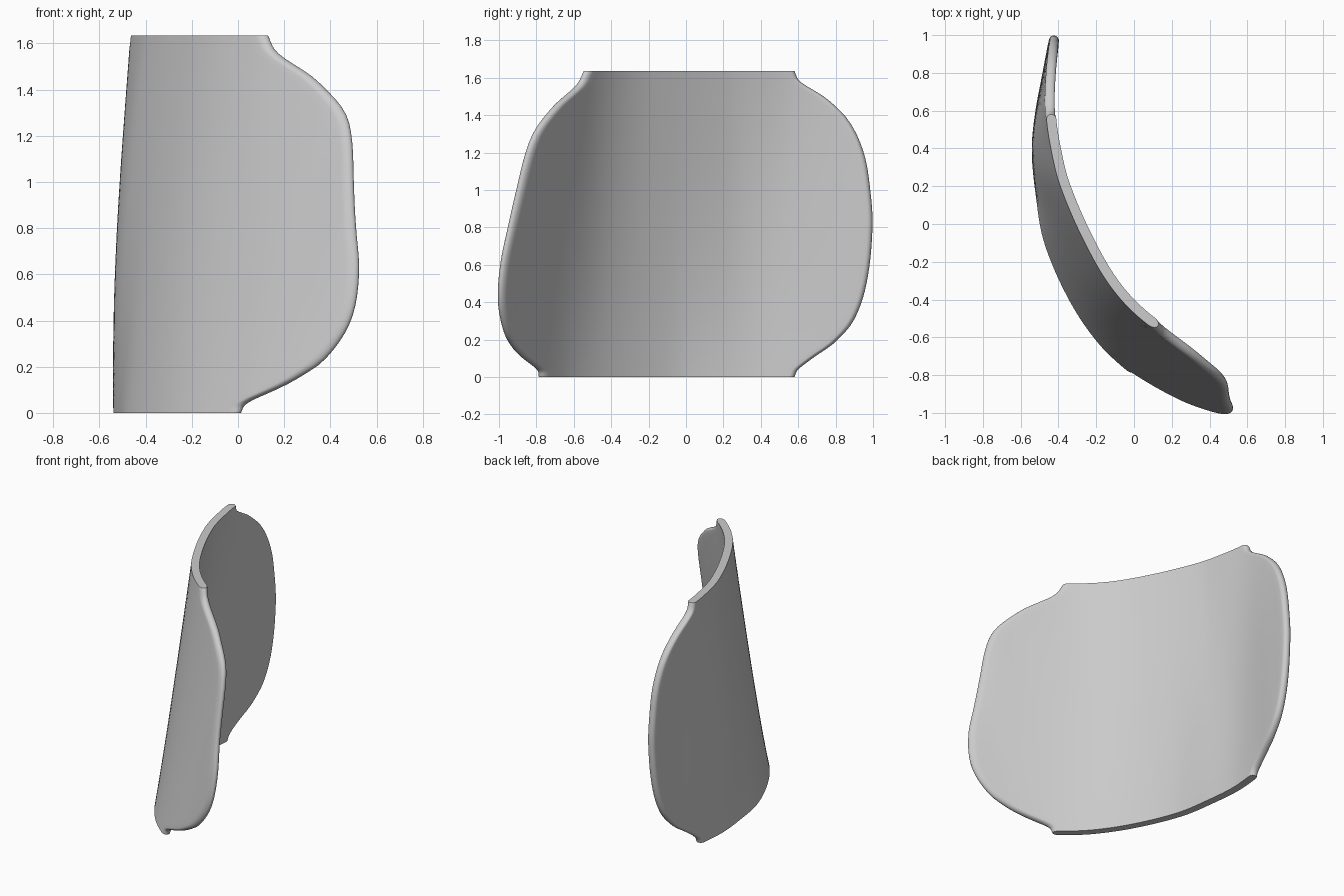
import bpy, bmesh, math
from mathutils import Vector

if "Cube" in bpy.data.objects:
    bpy.data.objects.remove(bpy.data.objects["Cube"])

HEIGHT = 1.635
HALF = 0.026        # half the shell thickness
ROWS, COLS, CAP = 56, 48, 6


def curve(points):
    """Smooth function through (t, value) points."""
    n = len(points)

    def slope(i):
        a, b = points[max(i - 1, 0)], points[min(i + 1, n - 1)]
        return (b[1] - a[1]) / (b[0] - a[0])

    def f(t):
        i = 0
        while i < n - 2 and t > points[i + 1][0]:
            i += 1
        (t0, v0), (t1, v1) = points[i], points[i + 1]
        d = t1 - t0
        s = (t - t0) / d
        return (v0 * (2 * s**3 - 3 * s**2 + 1) + v1 * (3 * s**2 - 2 * s**3)
                + d * slope(i) * (s**3 - 2 * s**2 + s) + d * slope(i + 1) * (s**3 - s**2))
    return f


# Plan curves of the outer face (y -> x) at the bottom and the top
bottom = curve([(-1, .325), (-.92, .17), (-.79, -.02), (-.63, -.19), (-.4, -.345), (-.1, -.475),
                (.15, -.52), (.38, -.54), (.6, -.52), (.8, -.485), (1, -.45)])
top = curve([(-1, .79), (-.85, .58), (-.74, .395), (-.53, .07), (-.35, -.11), (-.1, -.26),
             (.2, -.39), (.4, -.44), (.58, -.465), (.8, -.46), (1, -.44)])
# Side outlines (z -> y), necked in at the top and bottom
front_rim = curve([(0, -.78), (.04, -.79), (.1, -.865), (.15, -.915), (.23, -.962), (.4, -.997),
                   (.6, -.985), (.8, -.945), (1, -.9), (1.2, -.85), (1.32, -.8), (1.45, -.7),
                   (1.56, -.58), (HEIGHT, -.54)])
back_rim = curve([(0, .58), (.04, .6), (.11, .69), (.18, .79), (.3, .895), (.5, .965),
                  (.8, .997), (1, .985), (1.2, .95), (1.37, .87), (1.49, .75),
                  (1.58, .61), (HEIGHT, .58)])


def outer(y, z):
    s = z / HEIGHT
    bulge = .13 * s * (1 - s) * math.exp(-((y - .35) / .35) ** 2)
    return bottom(y) * (1 - s) + top(y) * s - bulge


def section(z):
    """Closed loop of the shell at height z, with rounded rims."""
    y0, y1 = front_rim(z), back_rim(z)
    cap = HALF / (y1 - y0)
    us = [cap * (1 - math.cos(math.pi / 2 * i / CAP)) for i in range(CAP)]
    us += [cap + (1 - 2 * cap) * i / COLS for i in range(COLS + 1)]
    us += [1 - u for u in reversed(us[:CAP])]
    left, right = [], []
    for u in us:
        y = y0 + u * (y1 - y0)
        dx = (outer(y + .01, z) - outer(y - .01, z)) / .02
        x = outer(y, z) + HALF * math.hypot(1, dx)
        normal = Vector((1, -dx, 0)).normalized()
        edge = min(1, min(u, 1 - u) / cap)
        h = HALF * math.sqrt(max(0, 1 - (1 - edge) ** 2))
        centre = Vector((x, y, z))
        left.append(centre - normal * h)
        right.append(centre + normal * h)
    return left + right[-2:0:-1]


# Curved shell panel
bm = bmesh.new()
loops = []
for r in range(ROWS + 1):
    z = HEIGHT * (1 - math.cos(math.pi * r / ROWS)) / 2
    loops.append([bm.verts.new(p) for p in section(z)])
for a, b in zip(loops, loops[1:]):
    for i in range(len(a)):
        j = (i + 1) % len(a)
        bm.faces.new((a[i], a[j], b[j], b[i]))
bm.faces.new(loops[0])
bm.faces.new(loops[-1])
bmesh.ops.recalc_face_normals(bm, faces=bm.faces)
mesh = bpy.data.meshes.new("curved_shell_panel")
bm.to_mesh(mesh)
bm.free()
panel = bpy.data.objects.new("curved_shell_panel", mesh)
bpy.context.collection.objects.link(panel)

# Plain grey finish
grey = bpy.data.materials.new("plain_grey")
grey.use_nodes = True
colour = (.6, .6, .6, 1)
grey.diffuse_color = colour
grey.node_tree.nodes["Principled BSDF"].inputs["Base Color"].default_value = colour
mesh.materials.append(grey)

bpy.context.view_layer.objects.active = panel
panel.select_set(True)
bpy.ops.object.shade_smooth_by_angle(angle=math.radians(40))
